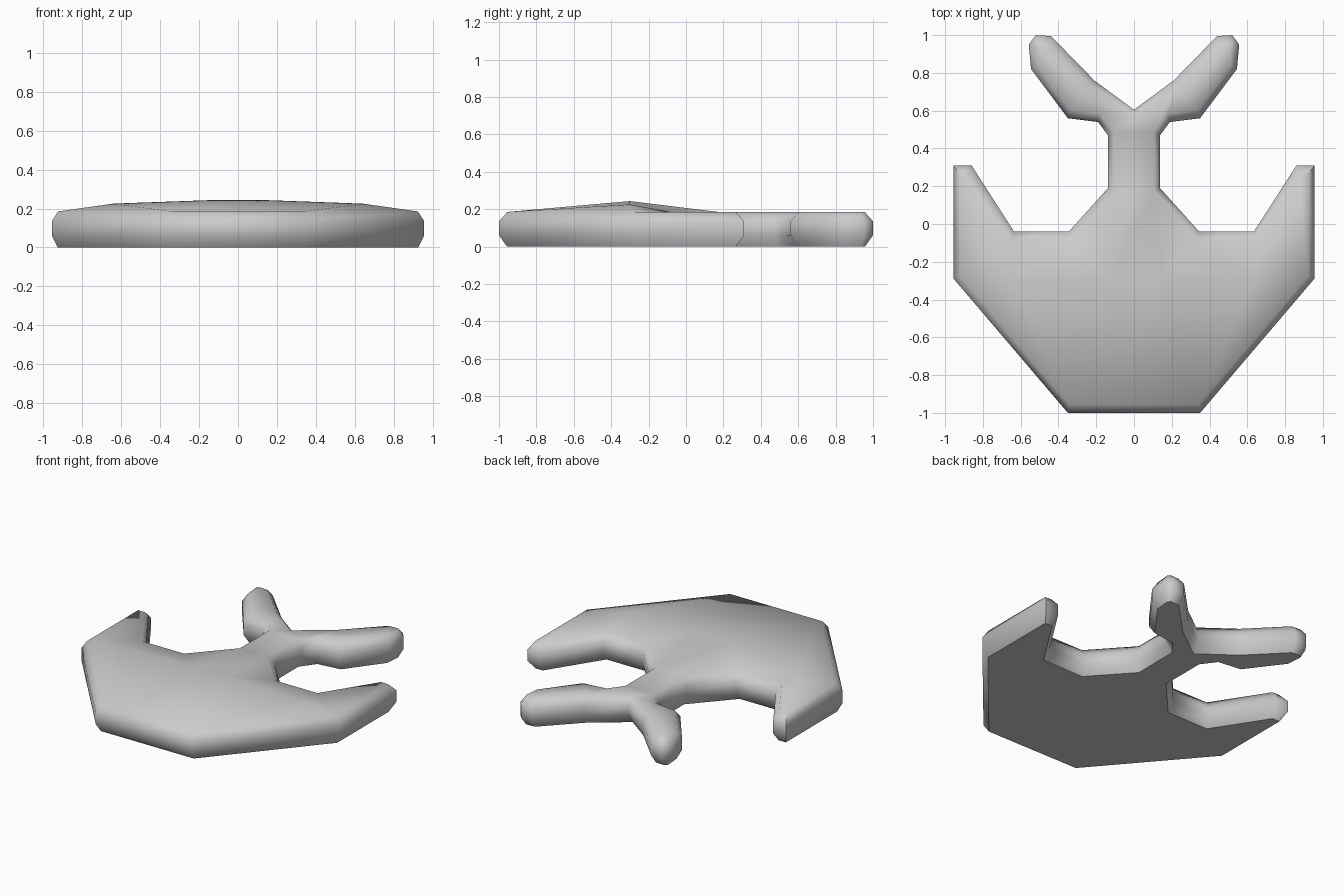
import bpy, bmesh, math
from mathutils import Vector

cube = bpy.data.objects.get("Cube")
if cube:
    bpy.data.objects.remove(cube, do_unlink=True)

grey = bpy.data.materials.new("plain grey")
grey.use_nodes = True
colour = (0.6, 0.6, 0.6, 1)
grey.diffuse_color = colour
grey.node_tree.nodes["Principled BSDF"].inputs["Base Color"].default_value = colour

# Right half of the outline: broad body, swept wing tip, neck, forked tail
half = [(.35, -1), (.955, -.29), (.955, .31), (.86, .31), (.635, -.04), (.345, -.04),
        (.138, .19), (.138, .47), (.19, .54), (.35, .56), (.545, .82), (.557, .95),
        (.52, 1), (.44, .995), (.21, .76), (0, .605)]
outline = [Vector(p) for p in half] + [Vector((-x, y)) for x, y in half[-2::-1]]
count = len(outline)


def inset(points, amount):
    """Move every edge inward, a little less on edges facing sideways."""
    moved = []
    for i, p in enumerate(points):
        rows = []
        for a, b in ((points[i - 1], p), (p, points[(i + 1) % count])):
            d = (b - a).normalized()
            n = Vector((-d.y, d.x))
            rows.append((n, amount * (1 - .3 * abs(n.x))))
        (n, s), (m, t) = rows
        det = n.x * m.y - n.y * m.x
        moved.append(p + Vector((s * m.y - t * n.y, t * n.x - s * m.x)) / det)
    return moved


bm = bmesh.new()
# Stacked rings give the chamfered rim
rings = []
for z, amount in ((0, .043), (.06, 0), (.135, 0), (.185, .045)):
    rings.append([bm.verts.new((*p, z)) for p in inset(outline, amount)])
for low, high in zip(rings, rings[1:]):
    for i in range(count):
        j = (i + 1) % count
        bm.faces.new((low[i], low[j], high[j], high[i]))
bottom = bm.faces.new(rings[0][::-1])

# Gently domed top with a ridge across the body
top = rings[-1]
right = {i: top[i] for i in range(len(half))}
left = {i: top[count - 1 - i] for i in range(len(half))}
left[len(half) - 1] = right[len(half) - 1]
for side, sign in ((right, 1), (left, -1)):
    side["outer"] = bm.verts.new((sign * .64, -.3, .225))
    side["inner"] = bm.verts.new((sign * .14, -.3, .243))
o, n = "outer", "inner"
patches = [(0, 1, o), (0, o, n), (1, 4, o), (1, 2, 3, 4), (4, 5, o), (o, 5, n), (5, 6, n),
           (7, 8, 14, 15), (8, 9, 14), (9, 10, 13, 14), (10, 11, 12, 13)]
for patch in patches:
    bm.faces.new([right[k] for k in patch])
    bm.faces.new([left[k] for k in reversed(patch)])
for a, b in ((0, n), (n, 6), (6, 7)):
    bm.faces.new((left[a], right[a], right[b], left[b]))
bm.faces.new((left[7], right[7], right[15]))

# Smooth shading with a crisp underside and corners
bmesh.ops.recalc_face_normals(bm, faces=bm.faces)
for face in bm.faces:
    face.smooth = face is not bottom
for edge in bm.edges:
    edge.smooth = edge.calc_face_angle(0) < math.radians(62) and bottom not in edge.link_faces

mesh = bpy.data.meshes.new("forked_body")
bm.to_mesh(mesh)
bm.free()
mesh.materials.append(grey)
body = bpy.data.objects.new("forked_body", mesh)
bpy.context.collection.objects.link(body)
